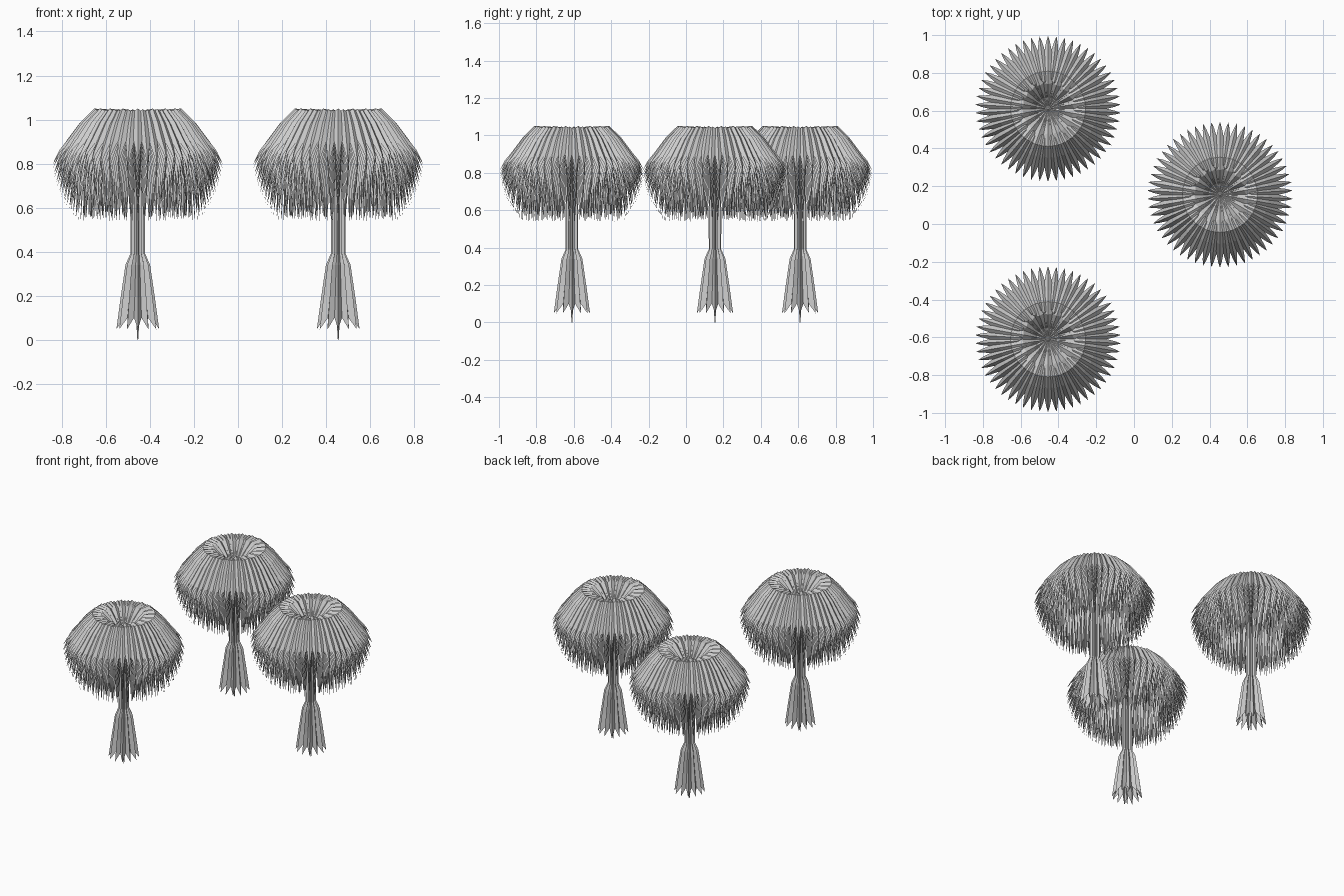
import bpy, math

if "Cube" in bpy.data.objects:
    bpy.data.objects.remove(bpy.data.objects["Cube"])

def pol(r, a, z):
    return (r * math.cos(a), r * math.sin(a), z)

def make_mesh(name, verts, faces):
    me = bpy.data.meshes.new(name)
    me.from_pydata(verts, [], faces)
    me.update()
    return me

def add_blade(verts, faces, ang, profile):
    """Folded leaf: profile rows are (radius, height, half width); the last is the tip."""
    base = len(verts)
    x, y = math.cos(ang), math.sin(ang)
    n = len(profile) - 1
    for i, (r, z, w) in enumerate(profile[:-1]):
        # fold the edges inward, square to the direction of the leaf
        r0, z0, _ = profile[max(i - 1, 0)]
        r1, z1, _ = profile[i + 1]
        length = math.hypot(r1 - r0, z1 - z0)
        f = 0.75 * w
        rr, zz = r + f * (z1 - z0) / length, z - f * (r1 - r0) / length
        verts.append((rr * x - w * y, rr * y + w * x, zz))
        verts.append((r * x, r * y, z))
        verts.append((rr * x + w * y, rr * y - w * x, zz))
    verts.append(pol(profile[-1][0], ang, profile[-1][1]))
    tip = len(verts) - 1
    for i in range(n - 1):
        a = base + 3 * i
        faces.append((a, a + 3, a + 4, a + 1))
        faces.append((a + 1, a + 4, a + 5, a + 2))
    a = base + 3 * (n - 1)
    faces.append((a, tip, a + 1))
    faces.append((a + 1, tip, a + 2))

def crown_mesh(layers=24, blades=18):
    verts, faces = [], []
    pitch = 2 * math.pi / blades
    for j in range(layers):
        u = j / (layers - 1)
        s, d = 1 - 0.26 * u * u, 0.06 * u
        c = 1 + 0.10 * (j % 3 - 1)          # staggers the creases near the rim
        tr, tz = 0.387 - 0.17 * u * u, 0.81 - 0.27 * min(1, u / 0.8)
        mr, mz = 0.318 * s, 0.915 - d
        prof = [(0.015, 0.94 - d, 0.004),
                (0.06, 0.96 - d, 0.012),
                (0.105 * c, 1.005 - d, 0.020),
                (0.145 * c, 1.044 - d, 0.026),
                (0.2 * s, 1.05 - d, 0.029),
                (0.262 * s, 0.99 - d, 0.026),
                (mr, mz, 0.019),
                (mr + 0.62 * (tr - mr), mz + 0.5 * (tz - mz), 0.010),
                (tr, tz, 0)]
        for k in range(blades):
            add_blade(verts, faces, pitch * (k + j / 3) + math.pi / 2, prof)
    return make_mesh("leaf_crown", verts, faces)

def pleated_mesh(name, rings, n):
    """Star-section tube: each ring is (ridge r, ridge z, valley r, valley z)."""
    verts, faces = [], []
    m = 2 * n
    for ro, zo, ri, zi in rings:
        for i in range(m):
            a = math.pi * i / n
            verts.append(pol(ro, a, zo) if i % 2 == 0 else pol(ri, a, zi))
    for k in range(len(rings) - 1):
        for i in range(m):
            j = (i + 1) % m
            faces.append((k * m + j, k * m + i, (k + 1) * m + i, (k + 1) * m + j))
    return make_mesh(name, verts, faces)

crown = crown_mesh()
# stem that narrows to a point at the ground
stem = pleated_mesh("stem", [
    (0.002, 0.945, 0.002, 0.945), (0.024, 0.935, 0.018, 0.935),
    (0.034, 0.60, 0.024, 0.60), (0.033, 0.36, 0.024, 0.36),
    (0.009, 0.12, 0.006, 0.12), (0.002, 0.0, 0.002, 0.0)], 12)
# flared, toothed sheath round the lower stem
sheath = pleated_mesh("root_flare", [
    (0.034, 0.39, 0.025, 0.39), (0.056, 0.34, 0.038, 0.34),
    (0.078, 0.19, 0.052, 0.20), (0.097, 0.048, 0.066, 0.10)], 12)

# three identical trees
for n, (x, y) in enumerate([(-0.455, 0.61), (-0.455, -0.61), (0.455, 0.155)], 1):
    for part in (crown, stem, sheath):
        ob = bpy.data.objects.new(f"{part.name}_{n}", part)
        ob.location = (x, y, 0)
        bpy.context.collection.objects.link(ob)
